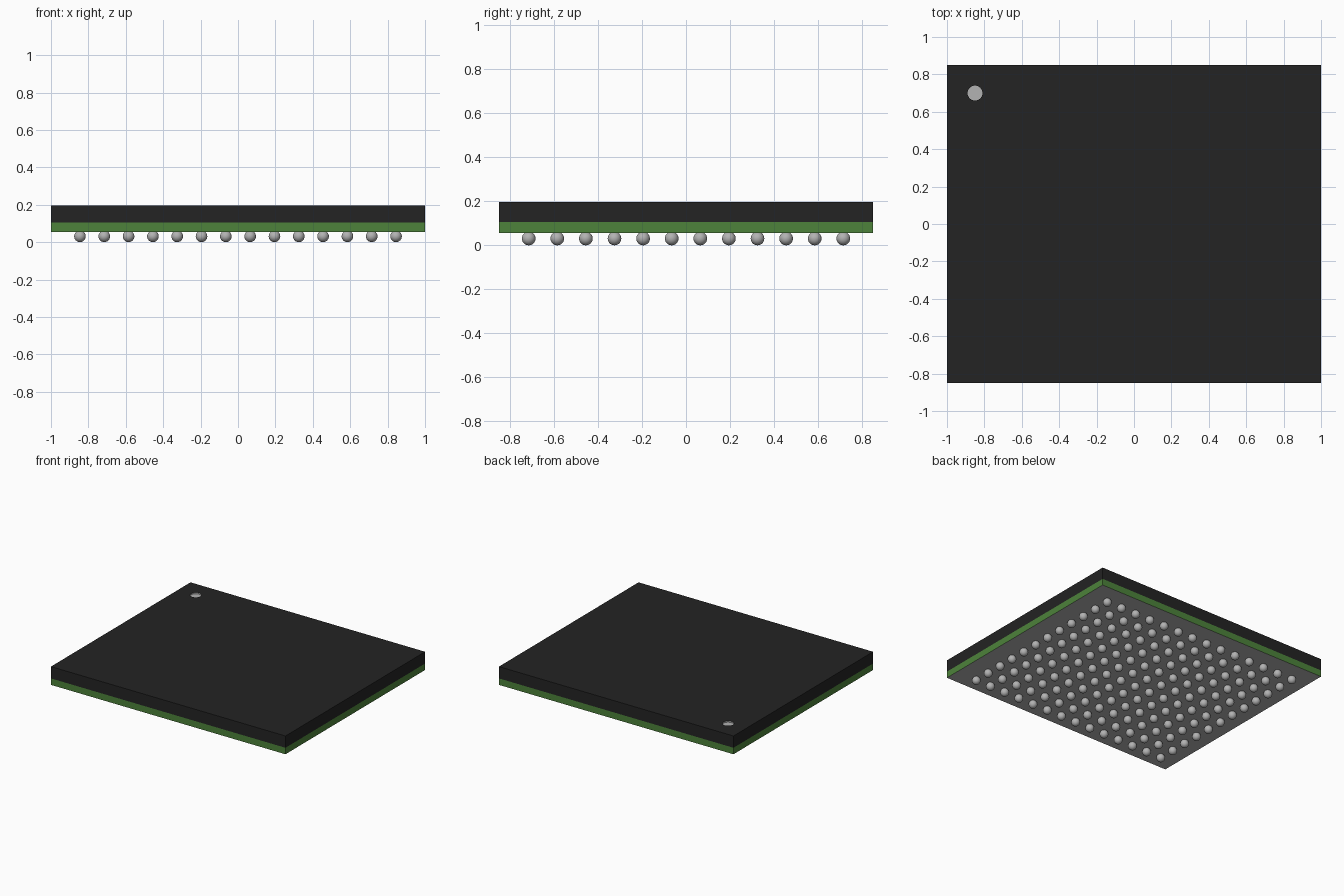
import bpy, bmesh, math
from mathutils import Matrix, Vector

if "Cube" in bpy.data.objects:
    bpy.data.objects.remove(bpy.data.objects["Cube"])


def material(name, rgb):
    m = bpy.data.materials.new(name)
    m.diffuse_color = (*rgb, 1)
    m.use_nodes = True
    m.node_tree.nodes["Principled BSDF"].inputs["Base Color"].default_value = m.diffuse_color
    return m


BLACK = material("black_resin", (0.017, 0.017, 0.017))
GREEN = material("board_green", (0.074, 0.225, 0.043))
SILVER = material("silver", (0.45, 0.45, 0.45))

HX, HY = 1.0, 0.85                       # half sizes of the package
Z_BOARD, Z_BODY, Z_TOP = 0.055, 0.105, 0.196
PITCH, R = 0.13, 0.031                   # solder ball grid


def finish(name, bm, *mats):
    me = bpy.data.meshes.new(name)
    bm.to_mesh(me)
    bm.free()
    for m in mats:
        me.materials.append(m)
    ob = bpy.data.objects.new(name, me)
    bpy.context.collection.objects.link(ob)
    return ob


def slab(z0, z1):
    bm = bmesh.new()
    mat = Matrix.Translation((0, 0, (z0 + z1) / 2)) @ Matrix.Diagonal((2 * HX, 2 * HY, z1 - z0, 1))
    bmesh.ops.create_cube(bm, size=1, matrix=mat)
    bm.normal_update()
    return bm


# Green board with a silver underside
bm = slab(Z_BOARD, Z_BODY)
for f in bm.faces:
    f.material_index = 1 if f.normal.z < -0.5 else 0
finish("circuit_board", bm, GREEN, SILVER)

# Black body, its top face cut by a shallow round corner mark
bm = slab(Z_BODY, Z_TOP)
top = next(f for f in bm.faces if f.normal.z > 0.5)
rim_edges = list(top.edges)
bmesh.ops.delete(bm, geom=[top], context='FACES_ONLY')
N, DEPTH = 32, 0.01
ring, low = ([bm.verts.new((-0.85 + 0.04 * math.cos(2 * math.pi * i / N),
                            0.70 + 0.04 * math.sin(2 * math.pi * i / N), z))
              for i in range(N)] for z in (Z_TOP, Z_TOP - DEPTH))
hole = [bm.edges.new((ring[i], ring[(i + 1) % N])) for i in range(N)]
bmesh.ops.triangle_fill(bm, use_beauty=True, edges=rim_edges + hole, normal=Vector((0, 0, 1)))
bm.faces.new(low).material_index = 1
for i in range(N):
    j = (i + 1) % N
    bm.faces.new((ring[j], ring[i], low[i], low[j])).material_index = 1
bmesh.ops.recalc_face_normals(bm, faces=bm.faces[:])
finish("chip_body", bm, BLACK, SILVER)

# Solder balls, 14 x 12 grid
bm = bmesh.new()
for i in range(14):
    for j in range(12):
        bmesh.ops.create_uvsphere(
            bm, u_segments=20, v_segments=12, radius=R,
            matrix=Matrix.Translation(((i - 6.5) * PITCH, (j - 5.5) * PITCH, R)))
for f in bm.faces:
    f.smooth = True
finish("solder_balls", bm, SILVER)
